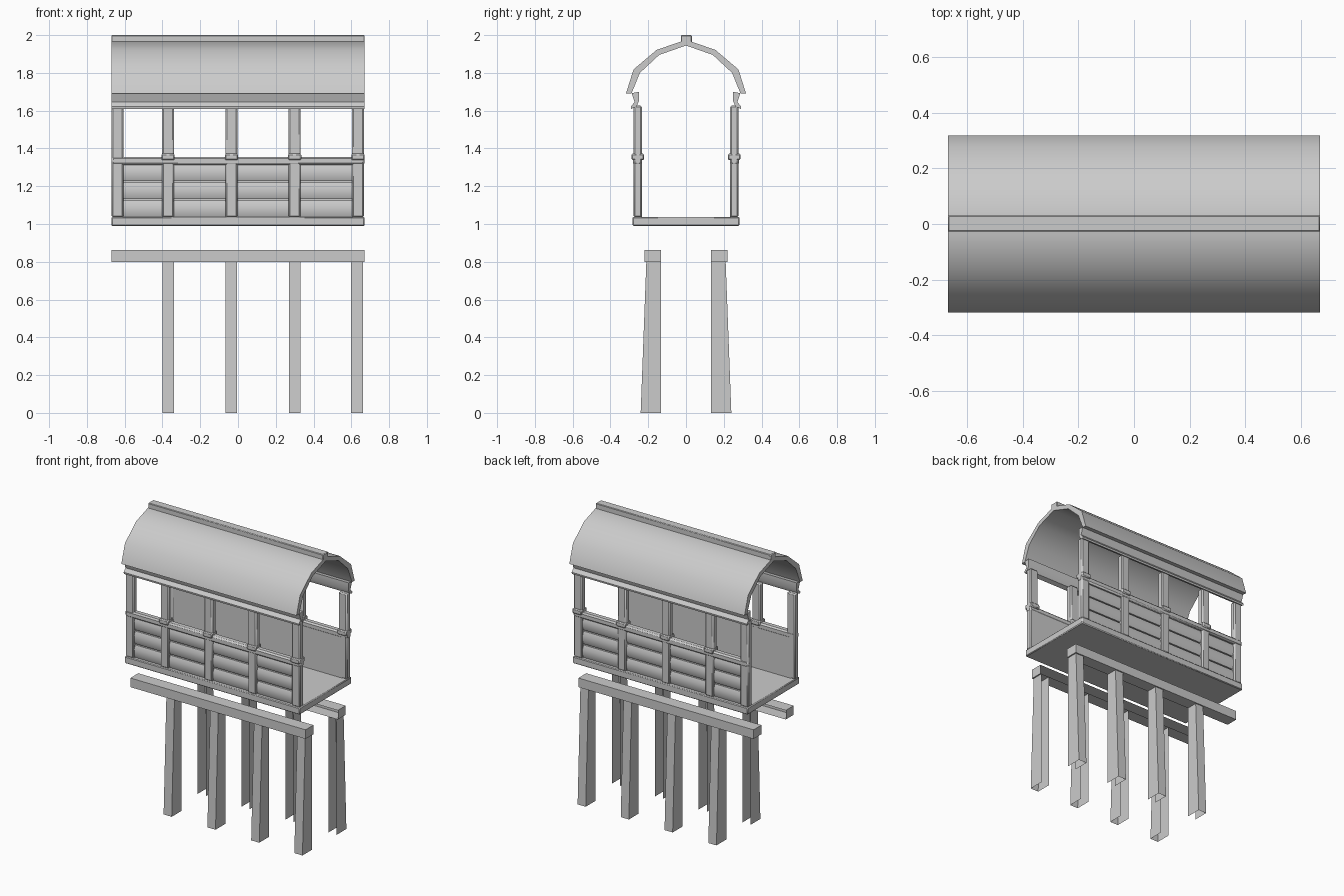
import bpy, bmesh
from mathutils import Vector

if "Cube" in bpy.data.objects:
    bpy.data.objects.remove(bpy.data.objects["Cube"])

HALF = 0.67
POSTS = [-0.638, -0.37, -0.035, 0.30, 0.635]


def finish(name, bm, angle=40):
    bmesh.ops.recalc_face_normals(bm, faces=bm.faces)
    mesh = bpy.data.meshes.new(name)
    bm.to_mesh(mesh)
    bm.free()
    ob = bpy.data.objects.new(name, mesh)
    bpy.context.collection.objects.link(ob)
    bpy.ops.object.select_all(action='DESELECT')
    bpy.context.view_layer.objects.active = ob
    ob.select_set(True)
    bpy.ops.object.shade_smooth_by_angle(angle=angle * 3.14159 / 180)
    return ob


def prism(name, profile, x0, x1, side=1):
    """Extrude a closed (y, z) profile along x; side -1 mirrors it in y."""
    bm = bmesh.new()
    a = [bm.verts.new((x0, side * y, z)) for y, z in profile]
    b = [bm.verts.new((x1, side * y, z)) for y, z in profile]
    n = len(profile)
    for i in range(n):
        j = (i + 1) % n
        bm.faces.new((a[i], a[j], b[j], b[i]))
    bm.faces.new(a)
    bm.faces.new(b)
    return finish(name, bm)


def box(name, x0, x1, y0, y1, z0, z1, side=1, bevel=0.0):
    ob = prism(name, [(y0, z0), (y1, z0), (y1, z1), (y0, z1)], x0, x1, side)
    if bevel:
        mod = ob.modifiers.new("soft_edges", 'BEVEL')
        mod.width = bevel
        mod.segments = 1
    return ob


def leg(name, x, side):
    """Tapered channel, open at the inner side, top and bottom."""
    bm = bmesh.new()
    w = 0.031
    rings = []
    for z, outer in ((0, 0.24), (0.80, 0.21)):
        pts = [(x - w, 0.133), (x - w, outer), (x + w, outer), (x + w, 0.133)]
        rings.append([bm.verts.new((px, side * py, z)) for px, py in pts])
    lo, hi = rings
    for i in range(3):
        bm.faces.new((lo[i], lo[i + 1], hi[i + 1], hi[i]))
    return finish(name, bm)


# Floor deck
box("floor", -HALF, HALF, -0.283, 0.283, 0.99, 1.038, bevel=0.005)

plank = [(0.243, 0.0), (0.258, 0.0), (0.267, 0.022), (0.268, 0.062),
         (0.258, 0.088), (0.243, 0.088)]
eave = [(0.25, 1.70), (0.288, 1.692), (0.272, 1.645), (0.292, 1.622),
        (0.29, 1.61), (0.262, 1.622), (0.25, 1.65)]

for side, label in ((-1, "front"), (1, "back")):
    # Support beam, open on the inner side
    beam = box(label + "_beam", -HALF, HALF, 0.133, 0.219, 0.80, 0.863, side)
    bm = bmesh.new()
    bm.from_mesh(beam.data)
    inner = [f for f in bm.faces
             if f.normal.dot(Vector((0, -side, 0))) > 0.9]
    bmesh.ops.delete(bm, geom=inner, context='FACES_ONLY')
    bm.to_mesh(beam.data)
    bm.free()

    # Legs under the four posts
    for i, x in enumerate(POSTS[1:]):
        leg(f"{label}_leg_{i + 1}", x - (0.005 if i == 3 else 0), side)

    # Upright posts, with a collar at the handrail
    for i, x in enumerate(POSTS):
        box(f"{label}_post_{i + 1}", x - 0.032, x + 0.032, 0.233, 0.277,
            1.035, 1.627, side, bevel=0.008)
        if i:
            box(f"{label}_collar_{i}", x - 0.035, x + 0.035, 0.222, 0.288,
                1.338, 1.372, side, bevel=0.006)

    # Handrail
    box(label + "_handrail", -HALF, HALF, 0.232, 0.28, 1.312, 1.356, side, bevel=0.01)

    # Wall panel with three rounded planks on the outside
    box(label + "_wall", -0.64, 0.635, 0.233, 0.245, 1.035, 1.32, side)
    for i in range(3):
        prism(f"{label}_plank_{i + 1}", [(y, z + 1.036 + 0.096 * i) for y, z in plank],
              -0.61, 0.605, side)

    # Eave board under the roof edge
    prism(label + "_eave", eave, -HALF, HALF, side)

# Arched roof shell
outer = [(0.0, 1.975), (0.155, 1.922), (0.278, 1.818), (0.318, 1.69)]
inner = [(0.288, 1.692), (0.244, 1.80), (0.142, 1.895), (0.0, 1.945)]
right = outer + inner
left = [(-y, z) for y, z in reversed(right) if y > 0]
prism("roof", right + left, -HALF, HALF)

# Ridge cap
box("ridge_cap", -HALF, HALF, -0.027, 0.031, 1.95, 2.0, bevel=0.004)
